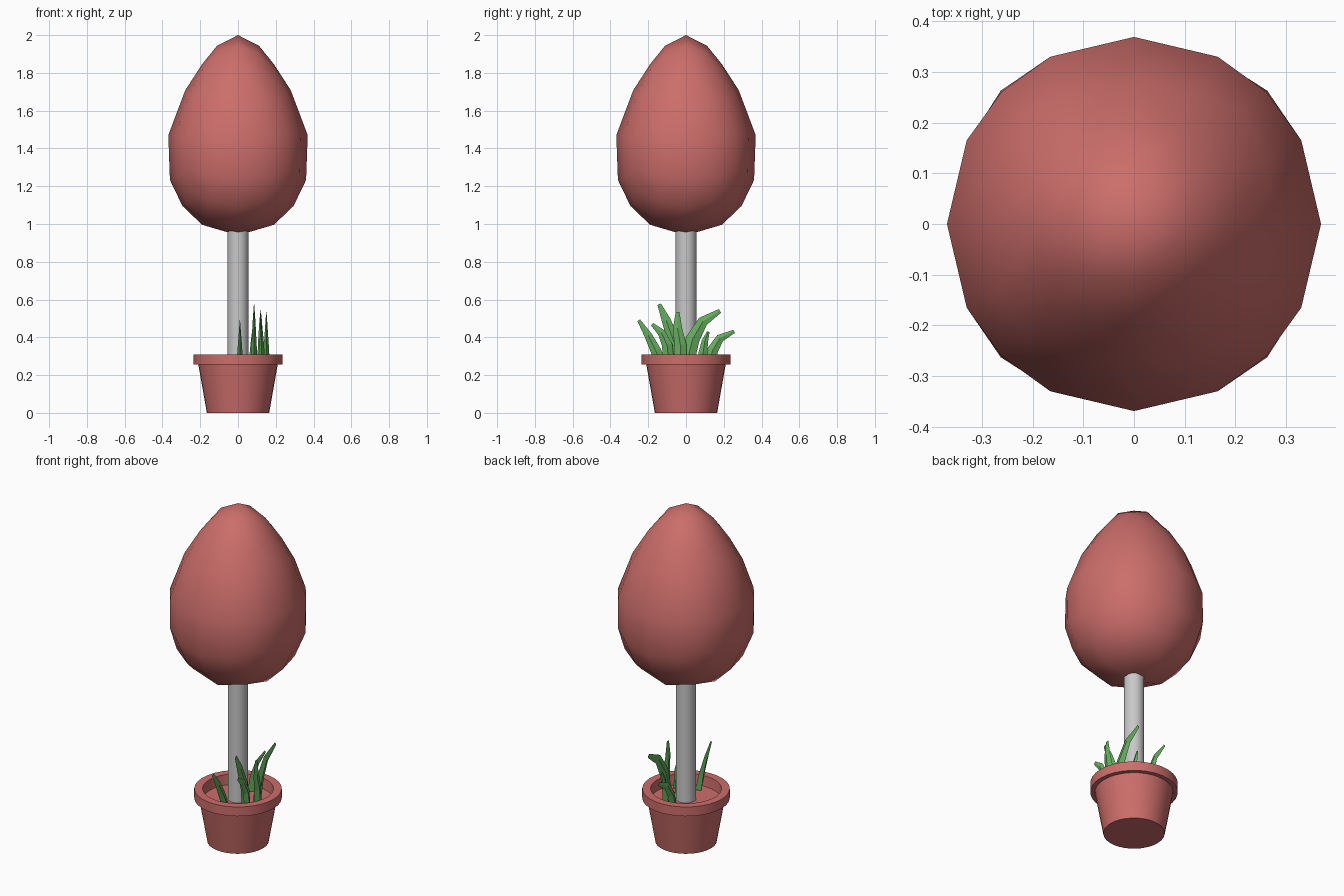
import bpy, bmesh, math
from mathutils import Vector

if "Cube" in bpy.data.objects:
    bpy.data.objects.remove(bpy.data.objects["Cube"], do_unlink=True)


def material(name, rgb):
    mat = bpy.data.materials.new(name)
    mat.use_nodes = True
    colour = (*rgb, 1)
    mat.diffuse_color = colour
    mat.node_tree.nodes["Principled BSDF"].inputs["Base Color"].default_value = colour
    return mat


RED = material("terracotta red", (0.60, 0.155, 0.145))
GREY = material("trunk grey", (0.58, 0.58, 0.58))
GREEN = material("leaf green", (0.135, 0.42, 0.115))


def finish(bm, name, mat, smooth_angle=None):
    """Turn a bmesh into a named, coloured object."""
    bmesh.ops.recalc_face_normals(bm, faces=bm.faces)
    mesh = bpy.data.meshes.new(name)
    bm.to_mesh(mesh)
    bm.free()
    mesh.materials.append(mat)
    obj = bpy.data.objects.new(name, mesh)
    bpy.context.collection.objects.link(obj)
    if smooth_angle:
        bpy.ops.object.select_all(action="DESELECT")
        obj.select_set(True)
        bpy.context.view_layer.objects.active = obj
        bpy.ops.object.shade_smooth_by_angle(angle=math.radians(smooth_angle))
    return obj


def lathe(name, profile, mat, sides):
    """Revolve a (radius, height) profile around z."""
    bm = bmesh.new()
    verts = [bm.verts.new((r, 0, z)) for r, z in profile]
    edges = [bm.edges.new(pair) for pair in zip(verts, verts[1:])]
    bmesh.ops.spin(bm, geom=verts + edges, cent=(0, 0, 0), axis=(0, 0, 1),
                   angle=math.tau, steps=sides)
    bmesh.ops.remove_doubles(bm, verts=bm.verts, dist=0.0005)
    return finish(bm, name, mat, 35)


# Pot with overhanging rim and sunken floor
SOIL = 0.25
lathe("pot", [(0, 0), (0.165, 0), (0.21, 0.255), (0.235, 0.255), (0.235, 0.31),
              (0.19, 0.31), (0.185, SOIL), (0, SOIL)], RED, 32)

# Trunk
lathe("trunk", [(0, SOIL - 0.01), (0.055, SOIL - 0.01), (0.055, 1.0), (0, 1.0)], GREY, 24)

# Egg-shaped canopy: a rounded cube, narrowed towards the top
TAPER = [(-1, 0.43), (-0.447, 0.403), (0, 0.369), (0.447, 0.313), (0.707, 0.27), (1, 0.235)]


def taper(h):
    for (h0, r0), (h1, r1) in zip(TAPER, TAPER[1:]):
        if h <= h1:
            return r0 + (r1 - r0) * (h - h0) / (h1 - h0)
    return TAPER[-1][1]


bm = bmesh.new()
bmesh.ops.create_cube(bm, size=2)
bmesh.ops.subdivide_edges(bm, edges=bm.edges[:], cuts=3, use_grid_fill=True)
for v in bm.verts:
    p = v.co.normalized()
    r = taper(p.z)
    v.co = (p.x * r, p.y * r, 1.47 + 0.53 * p.z)
finish(bm, "canopy", RED, 80)


def blade(name, x, width, path):
    """Curved leaf with a diamond section, thin across x, ending in a chisel tip."""
    pts = [Vector((x, y, z)) for y, z in path]
    last = len(pts) - 1
    bm = bmesh.new()
    rings = []
    for i, p in enumerate(pts):
        t = i / last
        along = (pts[min(i + 1, last)] - pts[max(i - 1, 0)]).normalized()
        side = Vector((0, along.z, -along.y)) * width * (1 - 0.72 * t ** 2)
        thick = Vector((0.018 * (1 - t) + 0.001, 0, 0))
        rings.append([bm.verts.new(p + d) for d in (side, thick, -side, -thick)])
    for low, high in zip(rings, rings[1:]):
        for k in range(4):
            n = (k + 1) % 4
            bm.faces.new((low[k], low[n], high[n], high[k]))
    bm.faces.new(rings[0])
    bm.faces.new(rings[-1])
    finish(bm, name, GREEN)


# Leaves: x position, half width, then (y, z) path from soil to tip
LEAVES = {
    "front_leaf": (0.01, 0.03, [(-0.13, SOIL), (-0.16, 0.33), (-0.2, 0.41), (-0.25, 0.49)]),
    "tall_leaf": (0.085, 0.035, [(-0.05, SOIL), (-0.065, 0.38), (-0.105, 0.49), (-0.142, 0.575)]),
    "drooping_leaf": (0.125, 0.03, [(-0.09, SOIL), (-0.1, 0.36), (-0.13, 0.425), (-0.18, 0.47)]),
    "outer_leaf": (0.15, 0.035, [(-0.03, SOIL), (-0.03, 0.36), (-0.045, 0.45), (-0.045, 0.535)]),
    "arching_leaf": (0.12, 0.04, [(0.0, SOIL), (0.035, 0.39), (0.09, 0.485), (0.18, 0.54)]),
    "short_leaf": (0.075, 0.025, [(0.085, SOIL), (0.09, 0.32), (0.1, 0.38), (0.118, 0.43)]),
    "back_leaf": (0.0, 0.032, [(0.12, SOIL), (0.14, 0.33), (0.18, 0.395), (0.255, 0.432)]),
}
for leaf, (x, width, path) in LEAVES.items():
    blade(leaf, x, width, path)
